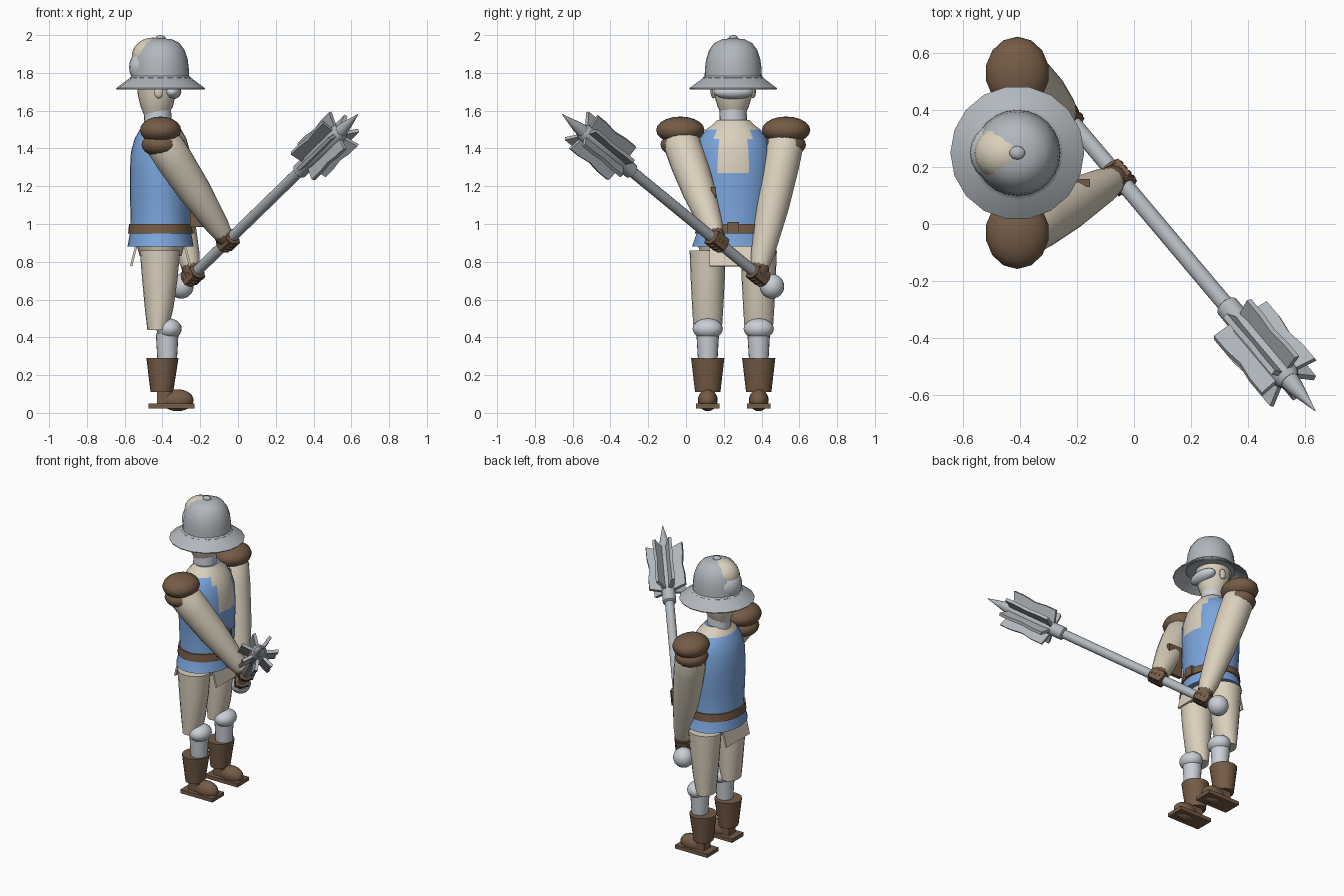
import bpy, bmesh, math
from mathutils import Vector, Matrix

if "Cube" in bpy.data.objects:
    bpy.data.objects.remove(bpy.data.objects["Cube"])


def material(name, rgb):
    m = bpy.data.materials.new(name)
    m.diffuse_color = (*[(c / 255) ** 2.2 for c in rgb], 1)
    m.use_nodes = True
    m.node_tree.nodes["Principled BSDF"].inputs["Base Color"].default_value = m.diffuse_color
    return m


STEEL = material("steel", (176, 182, 188))
PALE = material("pale steel", (200, 206, 213))
CREAM = material("cream cloth", (218, 207, 187))
BROWN = material("brown leather", (116, 92, 72))
BLUE = material("blue cloth", (122, 164, 220))

CX, CY = -0.41, 0.25      # body axis


def finish(name, bm, mats, matrix=Matrix(), angle=40):
    bmesh.ops.recalc_face_normals(bm, faces=bm.faces)
    bm.transform(matrix)
    me = bpy.data.meshes.new(name)
    bm.to_mesh(me)
    bm.free()
    ob = bpy.data.objects.new(name, me)
    bpy.context.collection.objects.link(ob)
    for m in mats:
        me.materials.append(m)
    bpy.ops.object.select_all(action='DESELECT')
    ob.select_set(True)
    bpy.context.view_layer.objects.active = ob
    bpy.ops.object.shade_smooth_by_angle(angle=math.radians(angle))
    return ob


def loft(name, rings, mats, segs=24, matrix=Matrix(), rule=None, caps=True):
    """Stack elliptical rings (cx, cy, z, rx, ry)."""
    bm = bmesh.new()
    loops = [[bm.verts.new((cx + rx * math.cos(a), cy + ry * math.sin(a), z))
              for a in (2 * math.pi * i / segs for i in range(segs))]
             for cx, cy, z, rx, ry in rings]
    for a, b in zip(loops, loops[1:]):
        for i in range(segs):
            j = (i + 1) % segs
            f = bm.faces.new((a[i], a[j], b[j], b[i]))
            if rule:
                f.material_index = rule(f.calc_center_median())
    if caps:
        bm.faces.new(loops[0])
        bm.faces.new(loops[-1])
    return finish(name, bm, mats, matrix)


def lathe(name, profile, mat, segs=20, center=(0, 0), matrix=Matrix(), caps=True):
    return loft(name, [(*center, z, r, r) for r, z in profile], [mat], segs, matrix, None, caps)


def ball(name, loc, radii, mat, segs=20, rings=12):
    bm = bmesh.new()
    bmesh.ops.create_uvsphere(bm, u_segments=segs, v_segments=rings, radius=1)
    return finish(name, bm, [mat], Matrix.Translation(loc) @ Matrix.Diagonal((*radii, 1)))


def box(name, loc, size, mat, matrix=Matrix()):
    bm = bmesh.new()
    bmesh.ops.create_cube(bm, size=1)
    return finish(name, bm, [mat], matrix @ Matrix.Translation(loc) @ Matrix.Diagonal((*size, 1)))


def along(a, b):
    """Matrix putting local z on the line from a to b."""
    a, b = Vector(a), Vector(b)
    return Matrix.Translation(a) @ (b - a).to_track_quat('Z', 'Y').to_matrix().to_4x4()


# --- tunic with cream chest panel and collar
def tunic_rule(c):
    panel = c.x > CX and abs(c.y - CY) < 0.085 and c.z > 1.27
    return 1 if panel or c.z > 1.51 else 0


loft("tunic", [(CX, CY, z, rx, ry) for z, rx, ry in (
    (0.88, 0.175, 0.22), (0.95, 0.163, 0.195), (1.0, 0.158, 0.188), (1.15, 0.162, 0.2),
    (1.27, 0.163, 0.205), (1.38, 0.157, 0.2), (1.45, 0.138, 0.18), (1.5, 0.11, 0.145),
    (1.525, 0.09, 0.11), (1.55, 0.07, 0.085))], [BLUE, CREAM], 30, rule=tunic_rule)

# --- belt, buckle and hanging strap
loft("belt", [(CX, CY, 0.95, 0.172, 0.203), (CX, CY, 1.0, 0.167, 0.197)], [BROWN], 30)
box("buckle", (-0.24, 0.25, 0.98), (0.02, 0.06, 0.06), BROWN)
box("strap", (-0.205, 0.145, 1.09), (0.1, 0.025, 0.21), BROWN)

# --- trousers
loft("hips", [(CX, CY, 0.83, 0.11, 0.17), (CX, CY, 0.9, 0.13, 0.19)], [CREAM])
for name, s in (("front_flap", 1), ("back_flap", -1)):
    box(name, (CX + s * 0.14, CY, 0.84), (0.012, 0.25, 0.13), CREAM,
        Matrix.Translation((CX + s * 0.14, CY, 0.84)) @ Matrix.Rotation(-s * 0.25, 4, 'Y')
        @ Matrix.Translation((-CX - s * 0.14, -CY, -0.84)))

# --- legs, knee guards, boots and feet
for side, y in (("right", CY - 0.135), ("left", CY + 0.135)):
    loft(side + "_leg", [(-0.425, y, 0.44, 0.055, 0.075), (-0.418, y, 0.55, 0.075, 0.082),
                         (-0.414, y, 0.7, 0.093, 0.09), (-0.413, y, 0.86, 0.107, 0.096)],
         [CREAM], 20)
    ball(side + "_knee", (-0.365, y, 0.445), (0.067, 0.08, 0.055), PALE)
    lathe(side + "_shin", [(0.05, 0.25), (0.06, 0.42)], PALE, center=(-0.375, y))
    loft(side + "_boot", [(-0.403, y, 0.11, 0.06, 0.067), (-0.4, y, 0.29, 0.085, 0.088)],
         [BROWN], 20)
    ball(side + "_foot", (-0.32, y, 0.067), (0.085, 0.052, 0.058), BROWN)
    box(side + "_heel", (-0.39, y, 0.08), (0.08, 0.07, 0.07), BROWN)
    box(side + "_sole", (-0.352, y, 0.037), (0.243, 0.125, 0.025), BROWN)

# --- neck, head and face
lathe("neck", [(0.075, 1.5), (0.07, 1.63)], PALE, center=(-0.425, CY))
loft("head", [(-0.435, CY, 1.57, 0.06, 0.06), (-0.43, CY, 1.62, 0.085, 0.082),
              (-0.43, CY, 1.68, 0.1, 0.1), (-0.43, CY, 1.8, 0.11, 0.11)], [CREAM], 20)
ball("crown", (-0.45, CY, 1.89), (0.112, 0.1, 0.097), CREAM)
ball("coif", (-0.462, CY, 1.83), (0.115, 0.11, 0.11), PALE)
ball("face_guard", (-0.35, CY, 1.7), (0.05, 0.105, 0.04), PALE)
for name, s in (("right_ear", -1), ("left_ear", 1)):
    ball(name, (-0.42, CY + s * 0.105, 1.7), (0.025, 0.015, 0.035), CREAM, 10, 8)

# --- kettle helmet
lathe("helmet_brim", [(0.15, 1.765), (0.233, 1.713), (0.235, 1.719), (0.16, 1.775), (0.15, 1.78)],
      STEEL, 18, (CX, CY), caps=False)
lathe("helmet_band", [(0.15, 1.76), (0.161, 1.765), (0.161, 1.775), (0.15, 1.785)],
      STEEL, 20, (CX, CY), caps=False)
lathe("helmet_dome", [(0.152, 1.765), (0.15, 1.82), (0.144, 1.87), (0.128, 1.92), (0.1, 1.958),
                      (0.06, 1.978), (0.02, 1.982)], STEEL, 24, (CX, CY))
ball("helmet_knob", (CX, CY, 1.985), (0.028, 0.024, 0.015), STEEL, 10, 8)

# --- mace
POMMEL, TIP = Vector((-0.30, 0.455, 0.67)), Vector((0.637, -0.657, 1.582))
LEN = (TIP - POMMEL).length
MACE = along(POMMEL, TIP)
ball("pommel", POMMEL, (0.065, 0.065, 0.065), PALE)
lathe("shaft", [(0.029, 0), (0.029, LEN * 0.75)], STEEL, 16, matrix=MACE)
lathe("mace_collar", [(0.03, LEN * 0.665), (0.042, LEN * 0.67), (0.042, LEN * 0.72), (0.05, LEN * 0.74),
                      (0.05, LEN * 0.89), (0.036, LEN * 0.905)], STEEL, 16, matrix=MACE)
lathe("mace_spike", [(0.036, LEN * 0.9), (0.028, LEN * 0.93), (0.001, LEN)], STEEL, 12, matrix=MACE)
bm = bmesh.new()
FLANGES = 7
for k in range(FLANGES):
    rot = Matrix.Rotation(2 * math.pi * k / FLANGES, 4, 'Z')
    outline = ((0.03, 0.715), (0.118, 0.725), (0.118, 0.77), (0.108, 0.815),
               (0.118, 0.86), (0.118, 0.905), (0.03, 0.89))
    f = bm.faces.new([bm.verts.new(rot @ Vector((r, -0.01, t * LEN))) for r, t in outline])
    ext = bmesh.ops.extrude_face_region(bm, geom=[f])["geom"]
    bmesh.ops.translate(bm, vec=rot @ Vector((0, 0.02, 0)),
                        verts=[v for v in ext if isinstance(v, bmesh.types.BMVert)])
finish("mace_flanges", bm, [STEEL], MACE)

# --- arms, shoulder pads and gloves gripping the shaft
for side, y, t in (("right", -0.03, 0.262), ("left", 0.53, 0.065)):
    shoulder = Vector((CX, y, 1.45))
    grip = POMMEL.lerp(TIP, t)
    reach = (grip - shoulder).length
    lathe(side + "_arm", [(0.07, -0.05), (0.098, 0.03), (0.098, 0.15), (0.088, reach * 0.5),
                          (0.062, reach * 0.85), (0.045, reach - 0.03)], CREAM, 20,
          matrix=along(shoulder, grip))
    ball(side + "_shoulder_pad", (CX, y, 1.497), (0.112, 0.128, 0.072), BROWN, 14, 10)
    ball(side + "_lower_pad", (CX, y + (0.005 if y < CY else -0.005), 1.42),
         (0.103, 0.11, 0.065), BROWN, 14, 10)
    lathe(side + "_cuff", [(0.05, reach - 0.07), (0.052, reach - 0.025), (0.04, reach)],
          BROWN, 12, matrix=along(shoulder, grip))
    for k in range(4):
        z = LEN * t + (k - 1.5) * 0.026
        lathe(f"{side}_finger_{k + 1}", [(0.036, z - 0.012), (0.046, z - 0.006), (0.046, z + 0.006),
                                         (0.036, z + 0.012)], BROWN, 10, matrix=MACE)
    box(side + "_palm", (0, 0, LEN * t), (0.085, 0.07, 0.08), BROWN, MACE)
